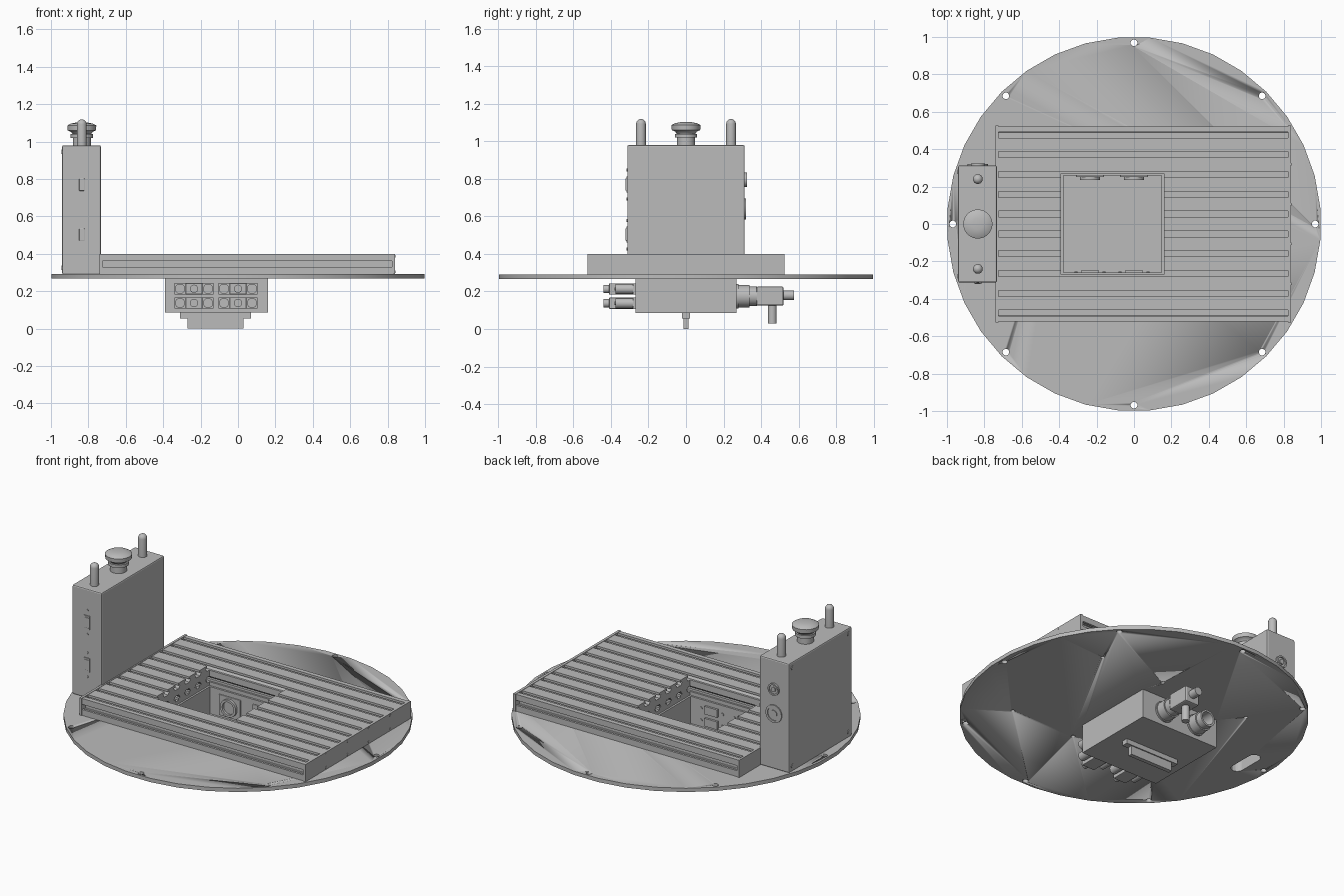
import bpy, bmesh, math
from mathutils import Vector

old = bpy.data.objects.get("Cube")
if old:
    bpy.data.objects.remove(old, do_unlink=True)

grey = bpy.data.materials.new("machined grey")
grey.use_nodes = True
grey.diffuse_color = (0.5, 0.5, 0.5, 1)
grey.node_tree.nodes["Principled BSDF"].inputs["Base Color"].default_value = (0.5, 0.5, 0.5, 1)


def finish(name, bm, smooth=False):
    bmesh.ops.recalc_face_normals(bm, faces=bm.faces)
    me = bpy.data.meshes.new(name)
    bm.to_mesh(me)
    bm.free()
    me.materials.append(grey)
    ob = bpy.data.objects.new(name, me)
    bpy.context.collection.objects.link(ob)
    if smooth:
        activate(ob)
        bpy.ops.object.shade_smooth_by_angle(angle=math.radians(35))
    return ob


def activate(ob):
    bpy.ops.object.select_all(action='DESELECT')
    ob.select_set(True)
    bpy.context.view_layer.objects.active = ob


def box(name, x, y, z, bevel=0):
    bm = bmesh.new()
    bmesh.ops.create_cube(bm, size=1)
    for v in bm.verts:
        v.co = [r[0] + (c + 0.5) * (r[1] - r[0]) for c, r in zip(v.co, (x, y, z))]
    if bevel:
        bmesh.ops.bevel(bm, geom=bm.edges[:], offset=bevel, segments=2, profile=0.5, affect='EDGES')
    return finish(name, bm)


def lathe(name, profile, origin, axis='Z', seg=24):
    """Revolve (radius, height) points about an axis through origin."""
    bm = bmesh.new()
    rings = []
    for r, h in profile:
        ring = []
        for i in range(seg):
            a = math.tau * (i + 0.5) / seg
            u, w = r * math.cos(a), r * math.sin(a)
            p = {'X': (h, u, w), 'Y': (u, h, w), 'Z': (u, w, h)}[axis]
            ring.append(bm.verts.new(Vector(origin) + Vector(p)))
        rings.append(ring)
    for a, b in zip(rings, rings[1:]):
        for i in range(seg):
            j = (i + 1) % seg
            bm.faces.new((a[i], a[j], b[j], b[i]))
    bm.faces.new(rings[0])
    bm.faces.new(rings[-1])
    return finish(name, bm, True)


def cyl(name, r, length, origin, axis='Z', seg=20):
    return lathe(name, [(r, 0), (r, length)], origin, axis, seg)


def prism(name, pts, to_3d, offset):
    """Extrude a closed 2D outline."""
    bm = bmesh.new()
    f = bm.faces.new([bm.verts.new(to_3d(*p)) for p in pts])
    ext = bmesh.ops.extrude_face_region(bm, geom=[f])
    bmesh.ops.translate(bm, vec=offset, verts=[g for g in ext["geom"] if isinstance(g, bmesh.types.BMVert)])
    return finish(name, bm)


def cut(target, *cutters):
    for c in cutters:
        c.hide_render = True
        activate(target)
        m = target.modifiers.new("cut", 'BOOLEAN')
        m.operation, m.solver, m.object = 'DIFFERENCE', 'EXACT', c
        bpy.ops.object.modifier_apply(modifier=m.name)
        bpy.data.objects.remove(c, do_unlink=True)


PX, PY = (-0.39, 0.16), (-0.27, 0.27)    # pocket extent
TX = -0.835                              # tower centre line


def pill_cutter(z0, height):
    pts = [(TX + 0.037 * math.cos(a), s * 0.075 + 0.037 * math.sin(a))
           for s, start in ((1, 0), (-1, math.pi))
           for a in [start + math.pi * i / 8 for i in range(9)]]
    return prism("pill_cutter", pts, lambda x, y: (x, y, z0), (0, 0, height))


# Round base plate with rim holes, mounting holes, pocket and cable slot
base = cyl("base_plate", 1.0, 0.024, (0, 0, 0.267), seg=36)
cut(base, box("pocket_cutter", PX, PY, (0.2, 0.35)), pill_cutter(0.2, 0.2))
for i in range(8):
    a = math.tau * i / 8
    cut(base, cyl("hole_cutter", 0.018, 0.2, (0.968 * math.cos(a), 0.968 * math.sin(a), 0.2), seg=12))
for x in (-0.5, 0.12, 0.57):
    for y in (-0.4, 0.4):
        cut(base, cyl("hole_cutter", 0.012, 0.08, (x, y, 0.2), seg=12))

# Slotted table: extruded profile with T slots on top, bottom and both sides
HW, Z0, Z1 = 0.522, 0.291, 0.398
SLOT = [(-0.016, 0), (-0.016, 0.014), (-0.032, 0.014), (-0.018, 0.034),
        (0.018, 0.034), (0.032, 0.014), (0.016, 0.014), (0.016, 0)]
ZM = (Z0 + Z1) / 2
centres = [0.106 * (i - 4.5) for i in range(10)]
outline = [(-HW, Z1)]
outline += [(c + u, Z1 - d) for c in centres for u, d in SLOT]
outline += [(HW, Z1)] + [(HW - d, ZM - u) for u, d in SLOT] + [(HW, Z0)]
outline += [(c - u, Z0 + d) for c in reversed(centres) for u, d in SLOT]
outline += [(-HW, Z0)] + [(-HW + d, ZM + u) for u, d in SLOT]
table = prism("slotted_table", outline, lambda y, z: (-0.725, y, z), (1.548, 0, 0))
cut(table, box("pocket_cutter", PX, PY, (0.2, 0.5)))
for name, x in (("right_end_plate", (-0.74, -0.725)), ("left_end_plate", (0.823, 0.84))):
    box(name, x, (-HW - 0.004, HW + 0.004), (Z0, Z1 + 0.002))
for y in (-0.32, -0.106, 0.106, 0.32):
    for z in (0.305, 0.388):
        cyl("end_plate_screw", 0.007, 0.003, (0.839, y, z), 'X', 10)

# Junction box hanging below the pocket
junction = box("junction_box", PX, PY, (0.085, 0.268))
cut(junction, box("inside_cutter", (PX[0] + 0.012, PX[1] - 0.012), (-0.258, 0.258), (0.097, 0.4)))

# Multi-pin plug under the junction box
box("plug_flange", (-0.31, 0.07), (-0.02, 0.02), (0.055, 0.086))
box("plug_shell", (-0.27, 0.03), (-0.013, 0.013), (0, 0.056))
box("plug_inner_plate", (-0.31, 0.08), (-0.035, 0.05), (0.096, 0.104))
for x in (-0.295, 0.065):
    cyl("plug_screw", 0.012, 0.008, (x, 0.035, 0.103))

# Front connectors, two columns by two rows
for x in (-0.235, 0.0):
    for z in (0.213, 0.137):
        box("front_connector_flange", (x - 0.105, x + 0.105), (-0.282, -0.27), (z - 0.03, z + 0.03))
        box("front_connector_body", (x - 0.045, x + 0.045), (-0.41, -0.275), (z - 0.03, z + 0.03), 0.004)
        cyl("front_connector_tip", 0.022, 0.032, (x, -0.44, z), 'Y')
        box("front_connector_inner", (x - 0.045, x + 0.045), (-0.259, -0.245), (z - 0.025, z + 0.025))
        for s in (-1, 1):
            cyl("front_connector_ear", 0.027, 0.1, (x + s * 0.075, -0.375, z), 'Y')
            cyl("front_connector_screw", 0.009, 0.006, (x + s * 0.075, -0.38, z), 'Y', 10)
            cyl("front_inner_screw", 0.009, 0.006, (x + s * 0.075, -0.259, z), 'Y', 10)

# Rear round sockets, with an angled plug on one of them
RZ = 0.175
for x in (-0.235, 0.0):
    lathe("rear_socket", [(0.066, 0), (0.066, 0.012), (0.06, 0.012), (0.06, 0.07), (0.052, 0.07),
                          (0.052, 0.11), (0.04, 0.11), (0.04, 0.03)], (x, 0.268, RZ), 'Y')
    box("rear_socket_inner_plate", (x - 0.075, x + 0.075), (0.25, 0.259), (RZ - 0.065, RZ + 0.065), 0.003)
    lathe("rear_socket_inner_ring", [(0.055, 0), (0.055, -0.017), (0.04, -0.017), (0.04, 0)],
          (x, 0.252, RZ), 'Y')
box("angled_plug_body", (-0.05, 0.05), (0.375, 0.52), (0.125, 0.226), 0.008)
cyl("angled_plug_tip", 0.026, 0.06, (0, 0.515, 0.18), 'Y')
cyl("angled_plug_cable", 0.023, 0.1, (0, 0.46, 0.03))

# Control tower with cable opening
tower = box("control_tower", (-0.94, -0.733), (-0.313, 0.313), (0.29, 0.98), 0.008)
cut(tower, pill_cutter(0.2, 0.5))

# Rocker switches on the tower front
for z in (0.77, 0.503):
    box("switch_frame", (TX - 0.021, TX + 0.021), (-0.318, -0.31), (z - 0.043, z + 0.043))
    box("switch_rocker", (TX - 0.014, TX + 0.014), (-0.322, -0.31), (z - 0.033, z + 0.033), 0.003)
    for s in (-1, 1):
        cyl("switch_screw", 0.008, 0.006, (TX, -0.316, z + s * 0.076), 'Y', 10)

# Sockets on the tower back
for z, r, d in ((0.795, 0.038, 0.012), (0.64, 0.056, 0.008)):
    lathe("tower_socket", [(r, 0), (r, d), (r * 0.75, d), (r * 0.75, d * 0.4),
                           (r * 0.4, d * 0.4), (r * 0.4, d)], (TX, 0.312, z), 'Y')

# Screws on the tower side
for y in (-0.28, 0.28):
    for z in (0.325, 0.945):
        cyl("tower_side_screw", 0.013, 0.005, (-0.944, y, z), 'X', 12)

# Posts and stop button on the tower top
for y in (-0.24, 0.24):
    dome = [(0.026 * math.cos(a), 0.115 + 0.026 * math.sin(a)) for a in [i * 0.3 for i in range(6)]]
    lathe("tower_post", [(0.026, 0)] + dome, (TX, y, 0.978))
lathe("stop_button", [(0.048, 0), (0.048, 0.042), (0.06, 0.042), (0.06, 0.062), (0.05, 0.062),
                      (0.058, 0.074), (0.076, 0.082), (0.078, 0.108), (0.06, 0.118), (0.03, 0.124)],
      (TX, 0, 0.978), seg=32)
